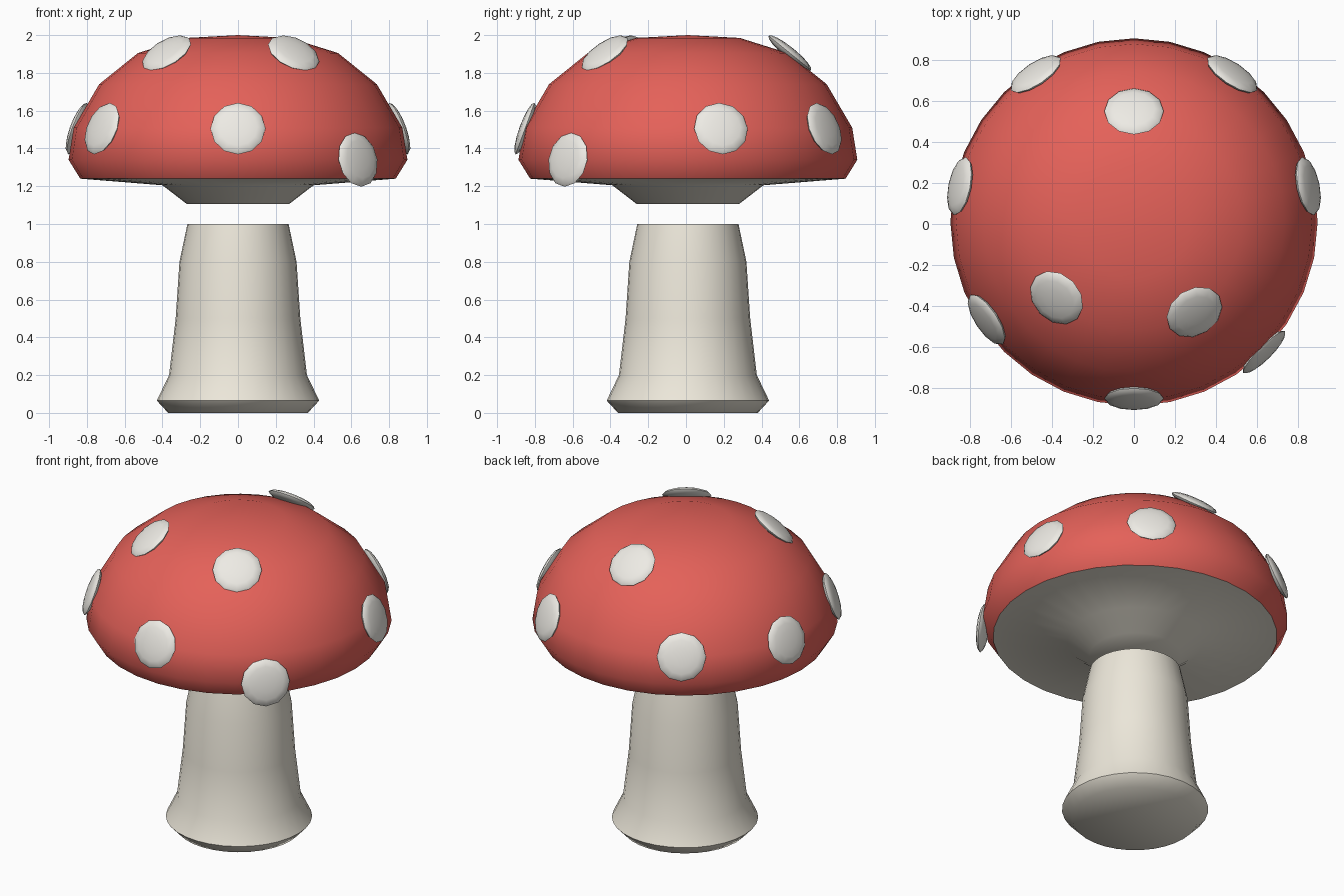
import bpy, bmesh, math
from mathutils import Matrix, Vector

if "Cube" in bpy.data.objects:
    bpy.data.objects.remove(bpy.data.objects["Cube"])

CY = 0.01  # the turned parts sit slightly behind the origin


def material(name, rgb):
    m = bpy.data.materials.new(name)
    m.diffuse_color = (*rgb, 1)
    m.use_nodes = True
    m.node_tree.nodes["Principled BSDF"].inputs["Base Color"].default_value = m.diffuse_color
    return m


RED = material("red", (0.78, 0.12, 0.10))
CREAM = material("cream", (0.84, 0.80, 0.70))
WHITE = material("white", (0.85, 0.83, 0.78))


def finish(name, bm, mat, angle=60):
    me = bpy.data.meshes.new(name)
    bm.to_mesh(me)
    bm.free()
    ob = bpy.data.objects.new(name, me)
    bpy.context.collection.objects.link(ob)
    me.materials.append(mat)
    bpy.ops.object.select_all(action='DESELECT')
    ob.select_set(True)
    bpy.context.view_layer.objects.active = ob
    bpy.ops.object.shade_smooth_by_angle(angle=math.radians(angle))
    return ob


def lathe(name, profile, mat, sides=32):
    """Turn an (r, z) profile listed from bottom to top; r = 0 makes a pole."""
    bm = bmesh.new()
    rings = []
    for r, z in profile:
        n = sides if r > 0 else 1
        rings.append([bm.verts.new((r * math.cos(2 * math.pi * i / sides),
                                    CY + r * math.sin(2 * math.pi * i / sides), z))
                      for i in range(n)])
    for a, b in zip(rings, rings[1:]):
        for i in range(sides):
            j = (i + 1) % sides
            if len(a) == 1:
                bm.faces.new((a[0], b[j], b[i]))
            elif len(b) == 1:
                bm.faces.new((a[i], a[j], b[0]))
            else:
                bm.faces.new((a[i], a[j], b[j], b[i]))
    return finish(name, bm, mat)


def spot(name, pos, elevation):
    """Flattened ball lying on the cap, facing outwards at the given elevation."""
    p = Vector(pos)
    out = Vector((p.x, p.y - CY, 0)).normalized()
    e = math.radians(elevation)
    normal = out * math.cos(e) + Vector((0, 0, math.sin(e)))
    bm = bmesh.new()
    bmesh.ops.create_uvsphere(bm, u_segments=12, v_segments=8, radius=1)
    bm.transform(Matrix.Translation(p) @ normal.to_track_quat('Z', 'Y').to_matrix().to_4x4()
                 @ Matrix.Diagonal((0.145, 0.145, 0.03, 1)))
    return finish(name, bm, WHITE)


# Stem with flared foot
lathe("stem", [(0, 0), (0.37, 0), (0.43, 0.065), (0.365, 0.2), (0.33, 0.5),
               (0.31, 0.8), (0.268, 1.0), (0, 1.0)], CREAM)

# Domed cap and its pale underside
lathe("cap", [(0.835, 1.24), (0.897, 1.34), (0.87, 1.51), (0.735, 1.74),
              (0.53, 1.905), (0.275, 1.985), (0, 2.0)], RED)
lathe("cap_underside", [(0, 1.105), (0.27, 1.105), (0.40, 1.205), (0.835, 1.24)], CREAM)

# Upper, lower and rim spots
for i, (x, y) in enumerate([(-0.378, -0.36), (0.295, -0.43), (0, 0.55)]):
    spot(f"upper_spot_{i + 1}", (x, y, 1.905), 51)
for i, (x, y) in enumerate([(0, -0.852), (-0.72, -0.467), (-0.85, 0.185),
                            (0.85, 0.185), (-0.48, 0.732), (0.48, 0.732)]):
    spot(f"lower_spot_{i + 1}", (x, y, 1.505), 20)
spot("rim_spot", (0.635, -0.625, 1.34), 10)
